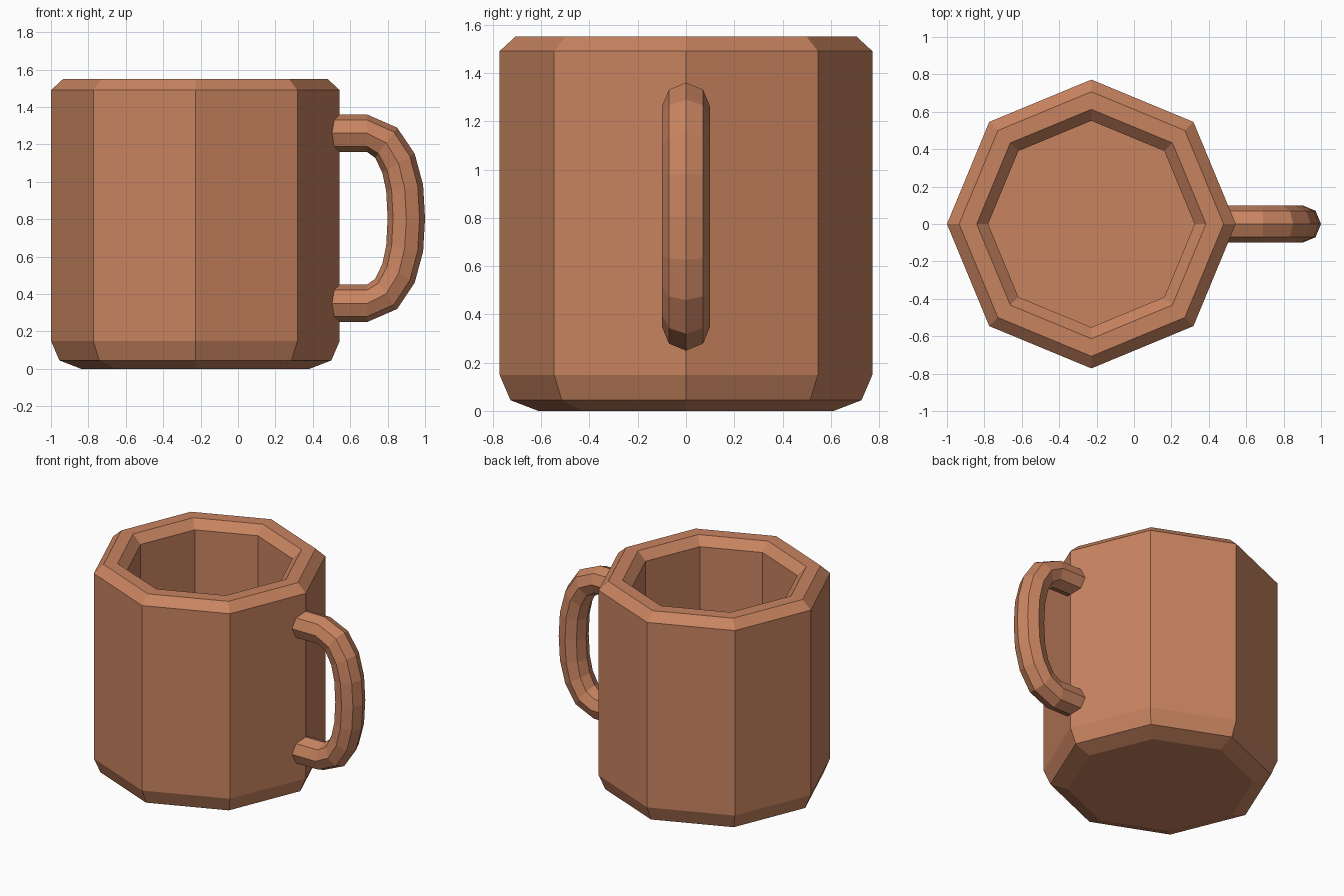
import bpy, bmesh
from math import sin, cos, pi, radians
from mathutils import Vector

cube = bpy.data.objects.get("Cube")
if cube:
    bpy.data.objects.remove(cube, do_unlink=True)

SIDES = 8
CENTRE_X = -0.228

clay = bpy.data.materials.new("terracotta")
clay.use_nodes = True
colour = (0.58, 0.23, 0.118, 1)
clay.diffuse_color = colour
clay.node_tree.nodes["Principled BSDF"].inputs["Base Color"].default_value = colour


def loft(name, rings):
    """Skin a list of equal rings and cap both ends."""
    bm = bmesh.new()
    loops = [[bm.verts.new(p) for p in ring] for ring in rings]
    for a, b in zip(loops, loops[1:]):
        for i in range(SIDES):
            j = (i + 1) % SIDES
            bm.faces.new((a[i], a[j], b[j], b[i]))
    bm.faces.new(loops[0][::-1])
    bm.faces.new(loops[-1])
    bmesh.ops.recalc_face_normals(bm, faces=bm.faces)
    mesh = bpy.data.meshes.new(name)
    bm.to_mesh(mesh)
    bm.free()
    mesh.materials.append(clay)
    obj = bpy.data.objects.new(name, mesh)
    bpy.context.collection.objects.link(obj)
    return obj


def circle(i):
    a = 2 * pi * i / SIDES
    return cos(a), sin(a)


# Cup: base, bevelled wall, rim, inner wall and floor as (radius, height)
profile = [(0.61, 0), (0.727, 0.045), (0.772, 0.15), (0.772, 1.49), (0.707, 1.55),
           (0.613, 1.55), (0.552, 1.49), (0.552, 0.15)]
loft("cup", [[(CENTRE_X + r * circle(i)[0], r * circle(i)[1], z) for i in range(SIDES)]
             for r, z in profile])

# Handle: upper half as (x, z, outward angle), then mirrored below
upper = [(0.46, 1.26, 90), (0.69, 1.26, 90), (0.792, 1.209, 54),
         (0.858, 1.1, 30), (0.891, 0.967, 9)]
MIDDLE = 0.805
path = upper + [(0.9, MIDDLE, 0)] + [(x, 2 * MIDDLE - z, -a) for x, z, a in reversed(upper)]
rings = []
for x, z, angle in path:
    out = Vector((cos(radians(angle)), 0, sin(radians(angle))))
    side = Vector((0, 1, 0))
    rings.append([Vector((x, 0, z)) + 0.1 * (circle(i)[0] * out + circle(i)[1] * side)
                  for i in range(SIDES)])
loft("handle", rings)
